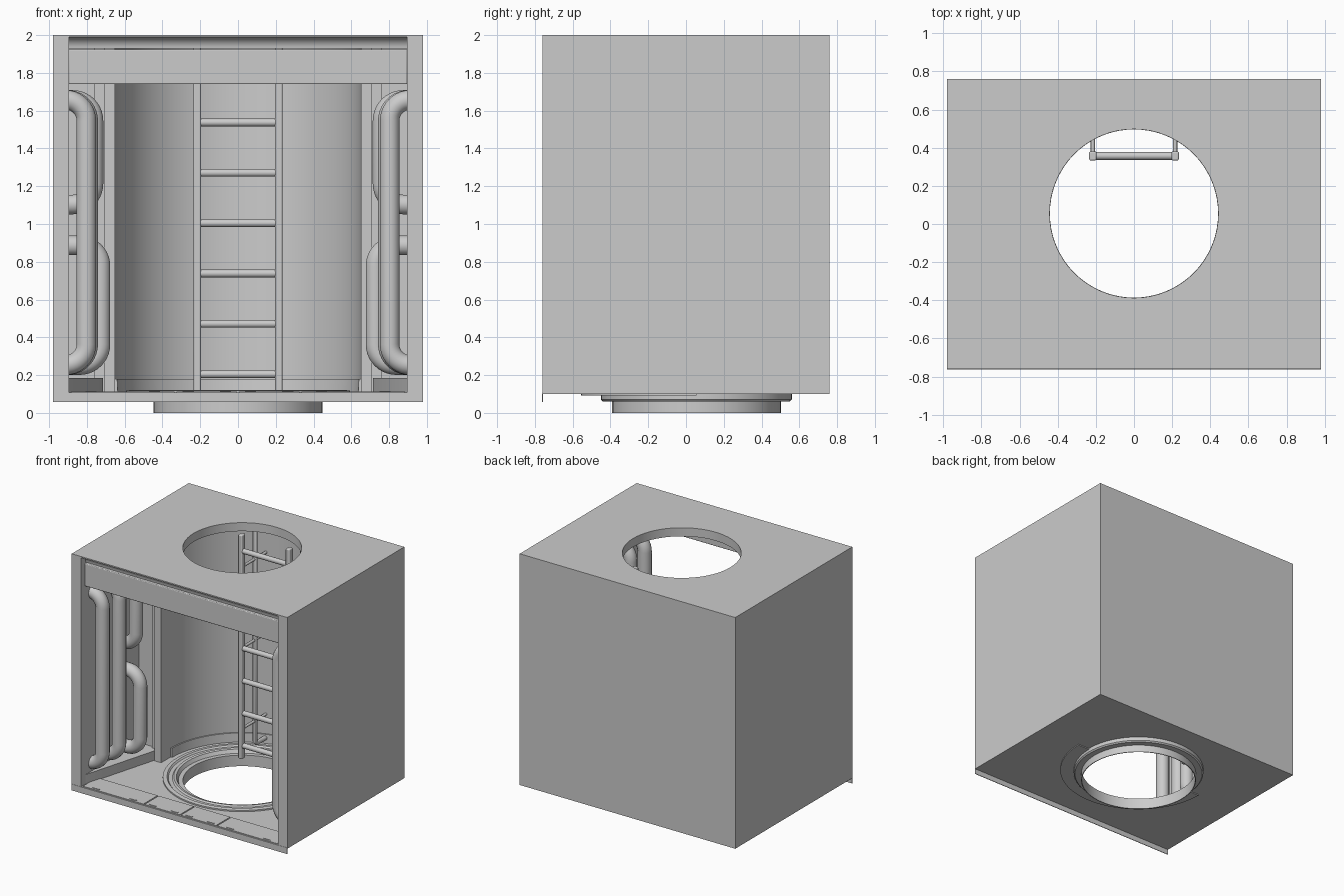
import bpy, bmesh, math
from mathutils import Vector

cube = bpy.data.objects.get("Cube")
if cube:
    bpy.data.objects.remove(cube, do_unlink=True)

grey = bpy.data.materials.new("plain_grey")
grey.use_nodes = True
grey.diffuse_color = (0.6, 0.6, 0.6, 1)
grey.node_tree.nodes["Principled BSDF"].inputs["Base Color"].default_value = (0.6, 0.6, 0.6, 1)
CY = 0.055          # centre of the round shaft
SHAFT = 0.4425


def finish(name, bm, smooth=True):
    bmesh.ops.recalc_face_normals(bm, faces=bm.faces)
    me = bpy.data.meshes.new(name)
    bm.to_mesh(me)
    bm.free()
    ob = bpy.data.objects.new(name, me)
    bpy.context.collection.objects.link(ob)
    me.materials.append(grey)
    if smooth:
        shade(ob)
    return ob


def shade(ob):
    bpy.ops.object.select_all(action="DESELECT")
    ob.select_set(True)
    bpy.context.view_layer.objects.active = ob
    bpy.ops.object.shade_smooth_by_angle(angle=math.radians(32))


def prism(name, pts, lo, hi, axis="z"):
    """Extrude a flat outline along z (xy points) or x (yz points)."""
    bm = bmesh.new()
    place = (lambda p: (p[0], p[1], lo)) if axis == "z" else (lambda p: (lo, p[0], p[1]))
    face = bm.faces.new([bm.verts.new(place(p)) for p in pts])
    ext = bmesh.ops.extrude_face_region(bm, geom=[face])
    move = Vector((0, 0, hi - lo)) if axis == "z" else Vector((hi - lo, 0, 0))
    bmesh.ops.translate(bm, vec=move, verts=[v for v in ext["geom"] if isinstance(v, bmesh.types.BMVert)])
    return finish(name, bm)


def box(name, x0, x1, y0, y1, z0, z1, bevel=0):
    ob = prism(name, [(x0, y0), (x1, y0), (x1, y1), (x0, y1)], z0, z1)
    if bevel:
        mod = ob.modifiers.new("bevel", "BEVEL")
        mod.width, mod.segments = bevel, 3
    return ob


def circle(r, cx, cy, n=64):
    return [(cx + r * math.cos(2 * math.pi * i / n), cy + r * math.sin(2 * math.pi * i / n)) for i in range(n)]


def lathe(name, profile, start=0, sweep=360, steps=72):
    """Revolve a closed (radius, z) profile about the shaft axis."""
    bm = bmesh.new()
    full = sweep == 360
    rings = []
    for i in range(steps if full else steps + 1):
        a = math.radians(start + sweep * i / steps)
        rings.append([bm.verts.new((r * math.cos(a), CY + r * math.sin(a), z)) for r, z in profile])
    n = len(profile)
    for i in range(steps):
        a, b = rings[i], rings[(i + 1) % len(rings)]
        for j in range(n):
            bm.faces.new((a[j], b[j], b[(j + 1) % n], a[(j + 1) % n]))
    if not full:
        bm.faces.new(rings[0])
        bm.faces.new(rings[-1])
    return finish(name, bm)


def tube(name, pts, radius):
    cu = bpy.data.curves.new(name, "CURVE")
    cu.dimensions = "3D"
    cu.bevel_depth, cu.bevel_resolution, cu.use_fill_caps = radius, 5, True
    sp = cu.splines.new("POLY")
    sp.points.add(len(pts) - 1)
    for point, co in zip(sp.points, pts):
        point.co = (*co, 1)
    ob = bpy.data.objects.new(name, cu)
    bpy.context.collection.objects.link(ob)
    cu.materials.append(grey)
    bpy.ops.object.select_all(action="DESELECT")
    ob.select_set(True)
    bpy.context.view_layer.objects.active = ob
    bpy.ops.object.convert(target="MESH")
    shade(bpy.context.view_layer.objects.active)


def cut(target, cutter):
    mod = target.modifiers.new("cut", "BOOLEAN")
    mod.operation, mod.solver, mod.object = "DIFFERENCE", "EXACT", cutter
    bpy.ops.object.select_all(action="DESELECT")
    target.select_set(True)
    bpy.context.view_layer.objects.active = target
    bpy.ops.object.modifier_apply(modifier="cut")
    bpy.data.objects.remove(cutter, do_unlink=True)


# Outer shell: open front, shaft holes in roof and floor, cove over the opening
shell = box("shell", -0.98, 0.98, -0.76, 0.76, 0.1, 2)
cut(shell, box("room_cutter", -0.895, 0.895, -0.9, 0.715, 0.107, 1.93))
cut(shell, prism("roof_cutter", circle(SHAFT, 0, CY), 1.8, 2.2))
cut(shell, prism("floor_cutter", circle(0.59, 0, CY), 0, 0.2))
cut(shell, prism("cove_cutter", circle(0.062, -0.76, 1.928, 32), -0.895, 0.895, "x"))
shade(shell)

# Thin lip hanging below the front edge, and the lintel
box("front_lip", -0.98, 0.98, -0.762, -0.757, 0.057, 0.108)
box("lintel", -0.895, 0.895, -0.715, -0.64, 1.74, 1.925, 0.006)

# Stepped floor ring with the collar below it
lathe("floor_ring", [(0.441, 0), (0.447, 0), (0.447, 0.06), (0.495, 0.06), (0.505, 0.07),
                     (0.505, 0.1), (0.592, 0.1), (0.592, 0.118), (0.56, 0.122), (0.55, 0.11),
                     (0.52, 0.11), (0.51, 0.122), (0.49, 0.118), (0.475, 0.09), (0.441, 0.09)])
lathe("under_plate", [(0.505, 0.092), (0.61, 0.092), (0.61, 0.1), (0.505, 0.1)], 180, 180, 36)

# Curved back wall and its skirting
lathe("back_wall", [(0.65, 0.105), (0.658, 0.105), (0.658, 1.935), (0.65, 1.935)], 0, 180, 48)
lathe("back_skirting", [(0.636, 0.105), (0.652, 0.105), (0.652, 0.18), (0.64, 0.18)], 0, 180, 48)

# Floor panels and their slots
edges = [-0.89, -0.33, 0, 0.33, 0.89]
for i, (a, b) in enumerate(zip(edges, edges[1:])):
    box(f"floor_panel_{i}", a + 0.005, b - 0.005, -0.75, -0.565, 0.104, 0.112)
    for k, t in enumerate((0.2, 0.8)):
        x = a + (b - a) * t
        box(f"floor_slot_{i}_{k}", x - 0.03, x + 0.03, -0.735, -0.723, 0.11, 0.116)


def bent_pipe(name, s, y, reach, z0, z1, bend=0.11, r=0.053):
    """Pipe that leaves the side wall, bends, runs upright and returns."""
    xc = reach + r
    arc = [math.pi / 2 * i / 10 for i in range(11)]
    low = [(s * (xc + bend - bend * math.sin(a)), y, z0 + r + bend - bend * math.cos(a)) for a in arc]
    high = [(x, y, z0 + z1 - z) for x, y, z in reversed(low)]
    tube(name, [(s * 0.96, y, z0 + r)] + low + high + [(s * 0.96, y, z1 - r)], r)


# Side alcoves: post, end panels, slanted plinth and pipes
for side, s in (("left", 1), ("right", -1)):
    def sbox(name, x0, x1, *rest):
        box(f"{side}_{name}", min(s * x0, s * x1), max(s * x0, s * x1), *rest)
    sbox("post", 0.65, 0.71, -0.07, 0.06, 0.105, 1.935)
    sbox("inner_end_panel", 0.71, 0.76, -0.03, 0.06, 0.105, 1.935)
    sbox("outer_end_panel", 0.76, 0.9, -0.01, 0.06, 0.105, 1.935)
    prism(f"{side}_plinth", [(s * 0.9, -0.72), (s * 0.9, 0), (s * 0.715, 0), (s * 0.715, -0.06)], 0.105, 0.185)
    bent_pipe(f"{side}_front_pipe", s, -0.61, 0.75, 0.2, 1.71)
    bent_pipe(f"{side}_middle_pipe", s, -0.41, 0.74, 0.2, 1.71)
    bent_pipe(f"{side}_upper_pipe", s, -0.23, 0.712, 1.05, 1.71)
    bent_pipe(f"{side}_lower_pipe", s, -0.23, 0.675, 0.2, 0.94)

    # Ladder rails, wall rails and stand-offs
    sbox("ladder_rail", 0.197, 0.235, 0.333, 0.381, 0.1, 1.94, 0.008)
    x = s * 0.216
    tube(f"{side}_wall_rail", [(x, 0.67, 0.15), (x, 0.55, 0.15), (x, 0.53, 0.17), (x, 0.53, 1.9),
                               (x, 0.55, 1.92), (x, 0.67, 1.92)], 0.018)
    for k in range(3):
        z = 0.34 + 0.665 * k
        tube(f"{side}_standoff_{k}", [(x, 0.37, z), (x, 0.67, z)], 0.011)

# Ladder rungs
for k in range(7):
    z = 0.205 + 0.2665 * k
    tube(f"ladder_rung_{k}", [(-0.21, 0.357, z), (0.21, 0.357, z)], 0.021)
